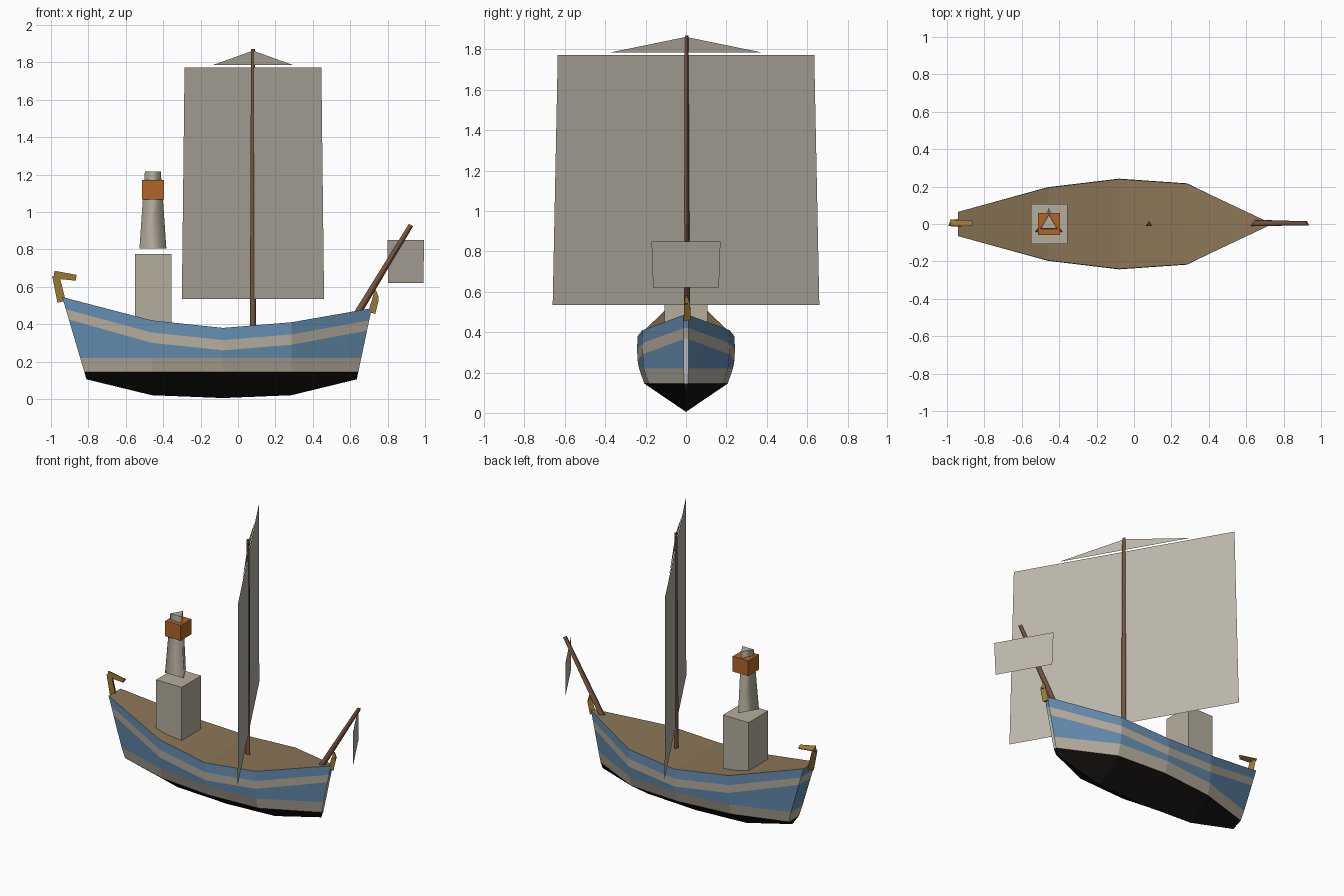
import bpy, math
from mathutils import Vector

if "Cube" in bpy.data.objects:
    bpy.data.objects.remove(bpy.data.objects["Cube"])


def material(name, rgb):
    m = bpy.data.materials.new(name)
    m.diffuse_color = (*rgb, 1)
    m.use_nodes = True
    m.node_tree.nodes["Principled BSDF"].inputs["Base Color"].default_value = m.diffuse_color
    return m


BLUE = material("blue_paint", (0.13, 0.27, 0.44))
CREAM = material("cream_paint", (0.48, 0.43, 0.35))
BLACK = material("black_tar", (0.008, 0.007, 0.006))
WHITE = material("white_stem", (1, 1, 1))
DECK = material("deck_wood", (0.26, 0.18, 0.095))
WOOD = material("spar_wood", (0.19, 0.095, 0.05))
CLOTH = material("sail_cloth", (0.50, 0.47, 0.40))
STONE = material("pale_stone", (0.46, 0.42, 0.34))
ORANGE = material("orange_paint", (0.44, 0.13, 0.02))
GOLD = material("gold", (0.31, 0.19, 0.035))


def make(name, verts, faces, mats, index=None, smooth=False):
    me = bpy.data.meshes.new(name)
    me.from_pydata([tuple(v) for v in verts], [], faces)
    for m in mats:
        me.materials.append(m)
    for i, p in enumerate(me.polygons):
        p.material_index = index[i] if index else 0
        p.use_smooth = smooth and len(p.vertices) == 4
    ob = bpy.data.objects.new(name, me)
    bpy.context.collection.objects.link(ob)
    return ob


def rod(name, a, b, r1, r2, mat, smooth=False):
    """Three-sided tapered prism whose axis lies in the xz plane."""
    a, b, side = Vector(a), Vector(b), Vector((0, 1, 0))
    u = side.cross((b - a).normalized())
    angles = [math.radians(d) for d in (90, 210, 330)]
    verts = [p + r * (u * math.cos(t) + side * math.sin(t))
             for p, r in ((a, r1), (b, r2)) for t in angles]
    faces = [(0, 1, 4, 3), (1, 2, 5, 4), (2, 0, 3, 5), (2, 1, 0), (3, 4, 5)]
    return make(name, verts, faces, [mat], smooth=smooth)


def box(name, x, z0, z1, hx, hy, mat):
    verts = [(x + sx * hx, sy * hy, z) for z in (z0, z1)
             for sx, sy in ((-1, -1), (1, -1), (1, 1), (-1, 1))]
    faces = [(3, 2, 1, 0), (4, 5, 6, 7)]
    faces += [(i, (i + 1) % 4, (i + 1) % 4 + 4, i + 4) for i in range(4)]
    return make(name, verts, faces, [mat])


def cloth(name, x, z0, z1, low, high):
    """Single sheet set across the boat; low and high are half spans."""
    d = Vector((0.38, -0.66, 0)).normalized()
    verts = [d * -low, d * low, d * high, d * -high]
    verts = [v + Vector((x, 0, z)) for v, z in zip(verts, (z0, z0, z1, z1))]
    if high == 0:
        verts.pop()
    return make(name, verts, [tuple(range(len(verts)))], [CLOTH])


# Hull stations: deck x, keel x, deck height, keel height, half width
stations = [(-0.94, -0.81, 0.545, 0.105, 0.065), (-0.46, -0.46, 0.42, 0.02, 0.195),
            (-0.08, -0.08, 0.38, 0.005, 0.24), (0.285, 0.285, 0.41, 0.02, 0.215),
            (0.715, 0.635, 0.485, 0.105, 0.012)]
widths = [1, 1.01, 1, 0.97, 0.86, 0]
verts = []
for xd, xk, zd, zk, w in stations:
    for z, f in zip((zd, zd - 0.065, zd - 0.12, 0.22, 0.145, zk), widths):
        x = xk + (xd - xk) * (z - zk) / (zd - zk)
        verts += [(x, -w * f, z), (x, w * f, z)]
faces, index = [], []
bands = [0, 1, 0, 1, 2]
for s in range(4):
    for r in range(5):
        a, b = s * 12 + r * 2, (s + 1) * 12 + r * 2
        faces += [(a, a + 2, b + 2, b), (a + 1, b + 1, b + 3, a + 3)]
        index += [bands[r]] * 2
# Transom and narrow stem
for r in range(5):
    a, b = r * 2, 48 + r * 2
    faces += [(a, a + 1, a + 3, a + 2), (b, b + 2, b + 3, b + 1)]
    index += [bands[r], 3 if r in (2, 3) else bands[r]]
make("hull", verts, faces, [BLUE, CREAM, BLACK, WHITE], index)

# Deck following the sheer line
dv = [p for s in range(5) for p in verts[s * 12:s * 12 + 2]]
make("deck", dv, [(i, i + 2, i + 3, i + 1) for i in range(0, 8, 2)], [DECK])

# Spars
rod("mast", (0.08, 0, 0.385), (0.08, 0, 1.87), 0.019, 0.012, WOOD, True)
rod("bowsprit", (0.64, 0, 0.46), (0.925, 0, 0.93), 0.022, 0.015, WOOD, True)

# Sails
cloth("main_sail", 0.08, 0.535, 1.772, 0.762, 0.733)
cloth("top_sail", 0.08, 1.785, 1.862, 0.433, 0)
cloth("bow_sail", 0.897, 0.62, 0.85, 0.188, 0.197)

# Cabin and tower
box("cabin", -0.453, 0.40, 0.775, 0.098, 0.106, STONE)
rod("tower", (-0.455, 0, 0.805), (-0.455, 0, 1.07), 0.083, 0.062, STONE, True)
box("tower_band", -0.455, 1.067, 1.172, 0.059, 0.058, ORANGE)
rod("tower_cap", (-0.455, 0, 1.172), (-0.455, 0, 1.215), 0.052, 0.050, STONE, True)

# Gold end ornaments
rod("stern_post", (-0.943, 0, 0.52), (-0.975, 0, 0.66), 0.026, 0.022, GOLD)
rod("stern_scroll", (-0.984, 0, 0.665), (-0.865, 0, 0.648), 0.024, 0.018, GOLD)
rod("bow_post", (0.715, 0, 0.46), (0.737, 0, 0.54), 0.023, 0.020, GOLD)
rod("bow_scroll", (0.737, 0, 0.54), (0.733, 0, 0.58), 0.020, 0.006, GOLD)
